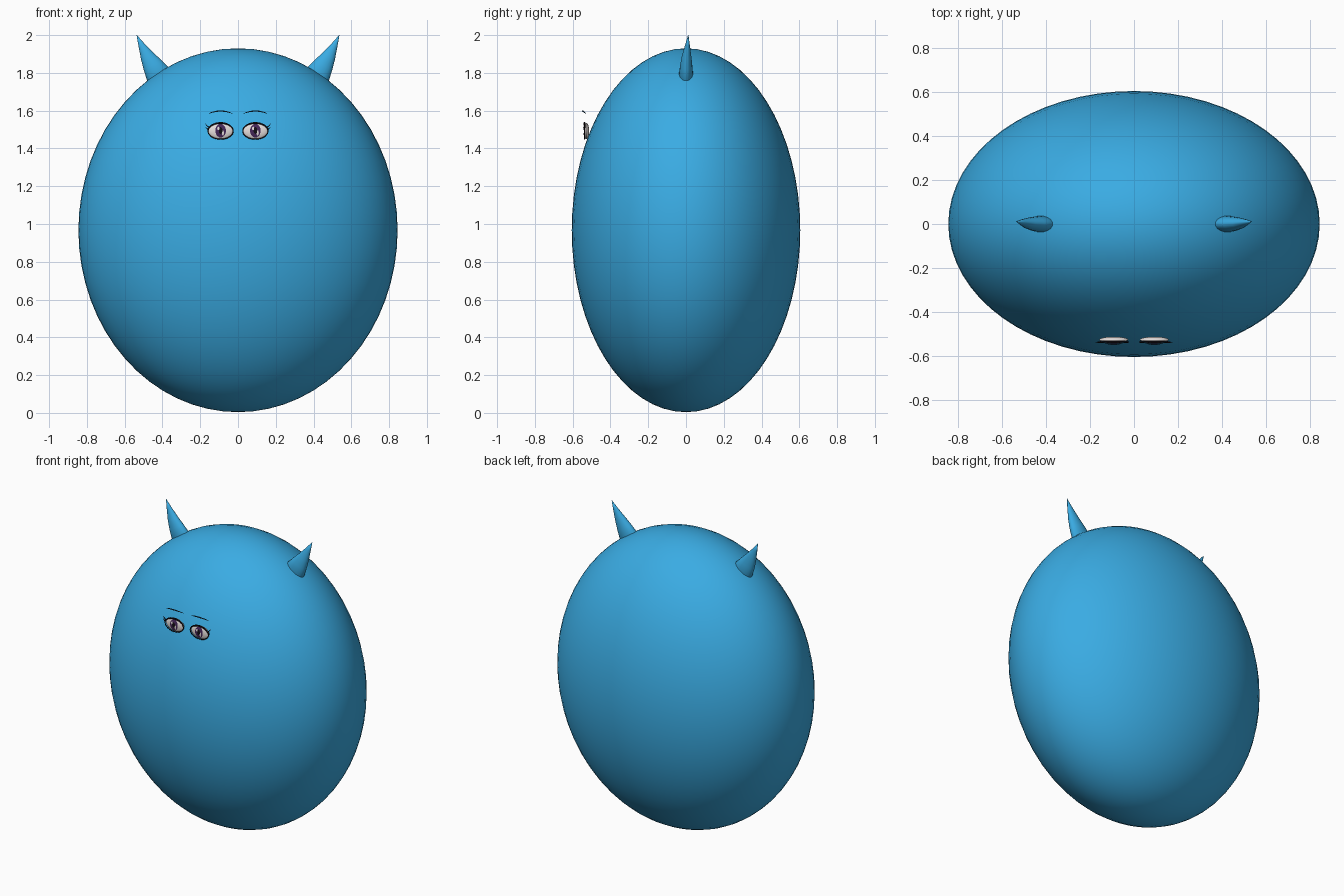
import bpy, bmesh, math
from mathutils import Vector

cube = bpy.data.objects.get("Cube")
if cube:
    bpy.data.objects.remove(cube, do_unlink=True)


def material(name, rgb):
    m = bpy.data.materials.new(name)
    m.use_nodes = True
    m.diffuse_color = (*rgb, 1)
    m.node_tree.nodes["Principled BSDF"].inputs["Base Color"].default_value = (*rgb, 1)
    return m


BLUE = material("sky blue", (0.042, 0.41, 0.77))
WHITE = material("eye white", (0.8, 0.74, 0.72))
PURPLE = material("iris purple", (0.06, 0.02, 0.10))
BLACK = material("lash black", (0.006, 0.004, 0.007))
BROW = material("brow dark blue", (0.01, 0.06, 0.12))


def add_mesh(name, bm, mat):
    bmesh.ops.recalc_face_normals(bm, faces=bm.faces)
    for f in bm.faces:
        f.smooth = True
    me = bpy.data.meshes.new(name)
    bm.to_mesh(me)
    bm.free()
    me.materials.append(mat)
    ob = bpy.data.objects.new(name, me)
    bpy.context.collection.objects.link(ob)
    return ob


def ellipsoid(name, centre, radii, mat, u=64, v=32):
    bm = bmesh.new()
    bmesh.ops.create_uvsphere(bm, u_segments=u, v_segments=v, radius=1)
    for p in bm.verts:
        p.co = Vector(a * b for a, b in zip(p.co, radii)) + Vector(centre)
    return add_mesh(name, bm, mat)


def loft(name, rings, mat, sides=20):
    """Skin between elliptical rings given as (centre, half axis, y radius)."""
    bm = bmesh.new()
    loops = []
    for c, a, ry in rings:
        angles = [2 * math.pi * i / sides for i in range(sides)]
        loops.append([bm.verts.new(Vector(c) + Vector(a) * math.cos(t)
                                   + Vector((0, ry * math.sin(t), 0))) for t in angles])
    for lo, hi in zip(loops, loops[1:]):
        for i in range(sides):
            j = (i + 1) % sides
            bm.faces.new((lo[i], lo[j], hi[j], hi[i]))
    bm.faces.new(loops[0])
    bm.faces.new(loops[-1])
    return add_mesh(name, bm, mat)


def stroke(name, points, width, mat, closed=False):
    """Thin rounded line; each point is (x, y, z, relative thickness)."""
    cu = bpy.data.curves.new(name, 'CURVE')
    cu.dimensions = '3D'
    cu.bevel_depth = width
    cu.bevel_resolution = 1
    cu.use_fill_caps = True
    sp = cu.splines.new('POLY')
    sp.points.add(len(points) - 1)
    for p, (x, y, z, r) in zip(sp.points, points):
        p.co = (x, y, z, 1)
        p.radius = r
    sp.use_cyclic_u = closed
    cu.materials.append(mat)
    ob = bpy.data.objects.new(name, cu)
    bpy.context.collection.objects.link(ob)


EX, EY, EZ = 0.092, -0.527, 1.492     # eye centre
RX, RY, RZ = 0.066, 0.014, 0.043      # eye radii


def eye_patch(name, s, dx, dz, rx, rz, lift, mat):
    """Oval plate that follows the bulge of the eye."""
    bm = bmesh.new()
    rows = []
    for k in (1.0, 0.6, 0.2):
        row = []
        for i in range(24):
            t = 2 * math.pi * i / 24
            x, z = dx + k * rx * math.cos(t), dz + k * rz * math.sin(t)
            bulge = math.sqrt(max(0, 1 - (x / RX) ** 2 - (z / RZ) ** 2))
            row.append(bm.verts.new((s * EX + x, EY - RY * bulge - lift, EZ + z)))
        rows.append(row)
    for a, b in zip(rows, rows[1:]):
        for i in range(24):
            j = (i + 1) % 24
            bm.faces.new((a[i], a[j], b[j], b[i]))
    bm.faces.new(rows[-1])
    ob = add_mesh(name, bm, mat)
    # open plates face the front
    if sum(p.normal.y for p in ob.data.polygons) > 0:
        ob.data.flip_normals()


# body
ellipsoid("body", (0, 0, 0.967), (0.845, 0.605, 0.963), BLUE)

for side, s in (("left", 1), ("right", -1)):
    # horn, curving up and outward
    loft(side + "_horn", [
        ((s * 0.395, 0, 1.745), (s * 0.045, 0, -0.03), 0.025),
        ((s * 0.425, 0, 1.795), (s * 0.056, 0, -0.036), 0.037),
        ((s * 0.453, 0.001, 1.842), (s * 0.046, 0, -0.027), 0.032),
        ((s * 0.480, 0.003, 1.888), (s * 0.033, 0, -0.018), 0.025),
        ((s * 0.512, 0.008, 1.950), (s * 0.015, 0, -0.007), 0.012),
        ((s * 0.536, 0.012, 2.000), (s * 0.001, 0, 0), 0.001)], BLUE)

    # eyeball, iris, pupil and highlights
    ellipsoid(side + "_eye_white", (s * EX, EY, EZ), (RX, RY, RZ), WHITE, 32, 16)
    eye_patch(side + "_iris", s, 0, 0.002, 0.028, 0.036, 0.002, PURPLE)
    eye_patch(side + "_iris_light", s, 0.012, -0.010, 0.006, 0.014, 0.003, WHITE)
    eye_patch(side + "_pupil", s, 0, 0.003, 0.010, 0.018, 0.004, BLACK)
    eye_patch(side + "_highlight", s, -0.012, 0.014, 0.006, 0.009, 0.005, WHITE)

    # eyelid outline, heavier along the top
    rim = []
    for i in range(32):
        t = 2 * math.pi * i / 32
        rim.append((s * (EX + 0.067 * math.cos(t)), -0.537,
                    EZ + 0.043 * math.sin(t), 1 + 0.9 * max(0, math.sin(t))))
    stroke(side + "_eyelid", rim, 0.0027, BLACK, closed=True)

    # lashes at the outer corner
    for n, (x, z, tx, tz) in enumerate(((0.150, 1.510, 0.175, 1.533),
                                        (0.154, 1.500, 0.172, 1.514))):
        stroke(f"{side}_lash_{n + 1}", [(s * x, -0.538, z, 1.4),
                                        (s * (x + tx) / 2, -0.538, (z + tz) / 2 - 0.003, 1),
                                        (s * tx, -0.538, tz, 0.3)], 0.003, BLACK)

    # eyebrow, a thin arch whose ends sweep back
    brow = []
    for i in range(13):
        k = i / 6 - 1
        brow.append((s * (EX + 0.062 * k), -0.547 + 0.017 * k * k,
                     1.598 - 0.013 * k * k, 1.1 - 0.7 * k * k))
    stroke(side + "_eyebrow", brow, 0.0032, BROW)
